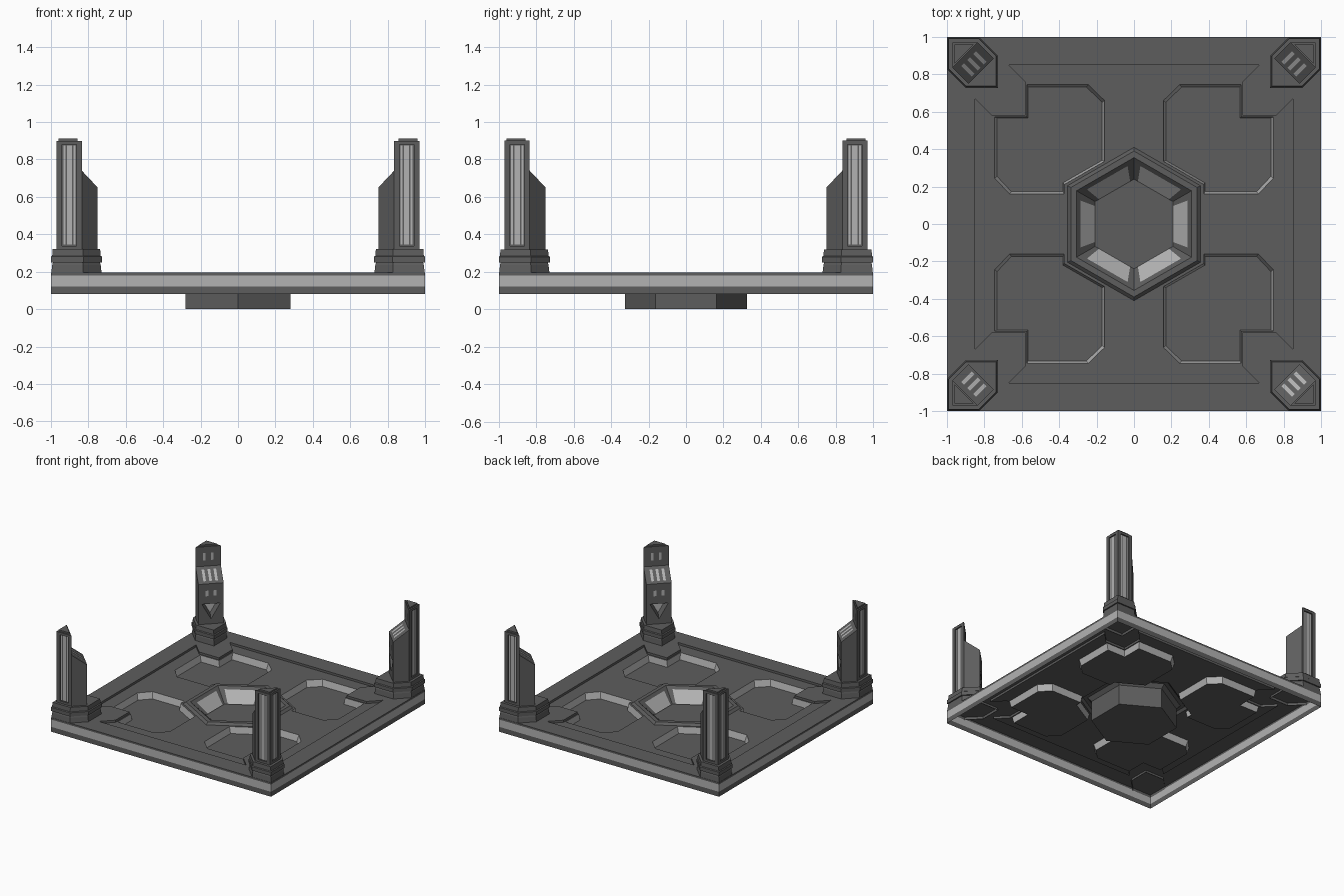
import bpy, bmesh, math
from mathutils import Vector
from mathutils.geometry import tessellate_polygon

if "Cube" in bpy.data.objects:
    bpy.data.objects.remove(bpy.data.objects["Cube"])


def material(name, v):
    m = bpy.data.materials.new(name)
    m.diffuse_color = (v, v, v, 1)
    m.use_nodes = True
    m.node_tree.nodes["Principled BSDF"].inputs["Base Color"].default_value = m.diffuse_color
    return m


MATS = [material("dark_metal", 0.11), material("light_metal", 0.45)]
DARK, LIGHT = 0, 1


def make(name, faces, mirror=False):
    """Build an object from (points, material) polygons."""
    bm = bmesh.new()
    for pts, mat in faces:
        f = bm.faces.new([bm.verts.new(p) for p in pts])
        f.material_index = mat
    bmesh.ops.remove_doubles(bm, verts=bm.verts, dist=1e-5)
    bmesh.ops.recalc_face_normals(bm, faces=bm.faces)
    me = bpy.data.meshes.new(name)
    bm.to_mesh(me)
    bm.free()
    for m in MATS:
        me.materials.append(m)
    ob = bpy.data.objects.new(name, me)
    bpy.context.collection.objects.link(ob)
    if mirror:
        mod = ob.modifiers.new("four_corners", 'MIRROR')
        mod.use_axis = (True, True, False)
        mod.use_mirror_merge = False
    return ob


def at(pts, z):
    return [Vector((p[0], p[1], z)) for p in pts]


def scaled(pts, s, c):
    return [(c[0] + (p[0] - c[0]) * s, c[1] + (p[1] - c[1]) * s) for p in pts]


def loft(rings, mats=None):
    out = []
    for k in range(len(rings) - 1):
        a, b = rings[k], rings[k + 1]
        n = len(a)
        for i in range(n):
            j = (i + 1) % n
            out.append(([a[i], a[j], b[j], b[i]], mats[k] if mats else DARK))
    return out


def fill(loops, mat=DARK):
    """Fill an outline that may contain holes."""
    flat = [p for l in loops for p in l]
    return [([flat[i] for i in t], mat) for t in tessellate_polygon(loops)]


def four(pts):
    """Repeat a first-quadrant point run round all four quadrants."""
    out = []
    for sx, sy in ((1, 1), (-1, 1), (-1, -1), (1, -1)):
        run = pts if sx * sy > 0 else pts[::-1]
        out += [(x * sx, y * sy) for x, y in run]
    return out


def hexagon(r):
    return [(r * math.sin(i * math.pi / 3), r * math.cos(i * math.pi / 3)) for i in range(6)]


# Platform: open-bottomed shell with border, sunken deck and panel holes
TOP, DECK, FLOOR = 0.195, 0.177, 0.125
square = four([(1, 1)])
cross = four([(.85, .67), (.76, .58), (.58, .58), (.58, .76), (.67, .85)])
panel = [(.157, .335), (.157, .66), (.245, .745), (.572, .745), (.572, .572),
         (.745, .572), (.745, .245), (.665, .16), (.375, .16), (.375, .21)]
holes = [at([(x * sx, y * sy) for x, y in panel], DECK) for sx in (1, -1) for sy in (1, -1)]
faces = loft([at(square, z) for z in (.08, .12, .18, TOP)], [DARK, LIGHT, DARK])
faces += fill([at(square, TOP), at(cross, TOP)])
faces += loft([at(cross, TOP), at(cross, DECK)])
faces += fill([at(cross, DECK), at(hexagon(.41), DECK)] + holes)
make("platform", faces)

# Recessed floor panels with light walls
low = at(scaled(panel, .955, (.45, .45)), FLOOR)
make("floor_panel", loft([at(panel, DECK), low], [LIGHT]) + fill([low]), True)

# Central hexagonal pit
prof = [(.41, DECK), (.39, TOP), (.355, TOP), (.33, .172), (.24, .09)]
rings = [at(hexagon(r), z) for r, z in prof]
make("pit_rim", loft(rings) + [(rings[-1], DARK)])
lights = []
up = Vector((0, 0, .004))
for i in range(6):
    j = (i + 1) % 6
    a, b, c, d = (rings[3][i], rings[3][j], rings[4][j], rings[4][i])
    lights.append(([a.lerp(b, .12) + up, a.lerp(b, .88) + up,
                    d.lerp(c, .9) + up, d.lerp(c, .1) + up], LIGHT))
make("pit_light_panels", lights)
base = at(hexagon(.325), 0)
make("pit_underside", loft([at(hexagon(.325), .165), base]) + [(base, DARK)])

# Pillar plinth with stepped tiers
foot = [(.727, .727), (.727, .9), (.827, 1), (1, 1), (1, .827), (.9, .727)]
tiers = [(.175, 1), (.235, .95), (.25, .92), (.25, 1), (.28, 1), (.285, .95), (.32, .93)]
rings = [at(scaled(foot, s, (.87, .87)), z) for z, s in tiers]
make("pillar_plinth", loft(rings) + [(rings[-1], DARK)], True)

# Pillar post: triangular prism with channels on the two outer faces
tri = [(.97, .97), (.835, .97), (.97, .835)]
z0, z1 = .32, .9
faces = [(at(tri, z1), DARK), ([Vector((.835, .97, z0)), Vector((.97, .835, z0)),
                                Vector((.97, .835, z1)), Vector((.835, .97, z1))], DARK)]
cap = at(scaled(tri, .75, (.925, .925)), z1)
cap_top = [p + Vector((0, 0, .012)) for p in cap]
faces += loft([cap, cap_top]) + [(cap_top, DARK)]


def outer(u, v, z, swap):
    return Vector((v, u, z)) if swap else Vector((u, v, z))


def rect(u0, u1, za, zb, v, swap):
    return [outer(u, v, z, swap) for u, z in ((u0, za), (u1, za), (u1, zb), (u0, zb))]


for swap in (False, True):
    frame = rect(.835, .97, z0, z1, .97, swap)
    lip = rect(.863, .94, .338, .88, .97, swap)
    back = rect(.863, .94, .338, .88, .96, swap)
    faces += loft([frame, lip, back]) + [(back, DARK)]
    for u0, u1 in ((.869, .879), (.887, .915), (.923, .934)):
        faces.append((rect(u0, u1, .345, .875, .963, swap), LIGHT))
make("pillar_post", faces, True)


# Pillar buttress facing the centre: d inward, t sideways
def P(d, t, z):
    k = math.sqrt(.5)
    return Vector((.9025 + k * (t - d), .9025 - k * (t + d), z))


W, D = .0955, .12
side = [(0, .3), (D, .3), (D, .65), (0, .74)]
faces = [([P(d, s * W, z) for d, z in side], DARK) for s in (-1, 1)]
faces.append(([P(D, -W, .65), P(D, W, .65), P(0, W, .74), P(0, -W, .74)], DARK))
front = [P(D, -W, .3), P(D, W, .3), P(D, W, .65), P(D, -W, .65)]
notch = [(-.07, .485), (.07, .485), (0, .36)]
mouth = [P(D, t, z) for t, z in notch]
deep = [P(D - .045, t * .65, .45 + (z - .45) * .65) for t, z in notch]
faces += fill([front, mouth]) + loft([mouth, deep]) + [(deep, LIGHT)]
make("pillar_buttress", faces, True)

# Light slots on the pillar's inner side
slots = []


def slot(t, w, lo, hi):
    (d0, a), (d1, b) = lo, hi
    slots.append(([P(d0, t - w, a), P(d0, t + w, a), P(d1, t + w, b), P(d1, t - w, b)], LIGHT))


for t in (-.045, 0, .045):
    slot(t, .01, (.105, .666), (.025, .726))
for t in (-.03, .03):
    slot(t, .009, (.004, .79), (.004, .85))
    slot(t, .012, (D + .003, .55), (D + .003, .595))
make("pillar_slots", slots, True)
